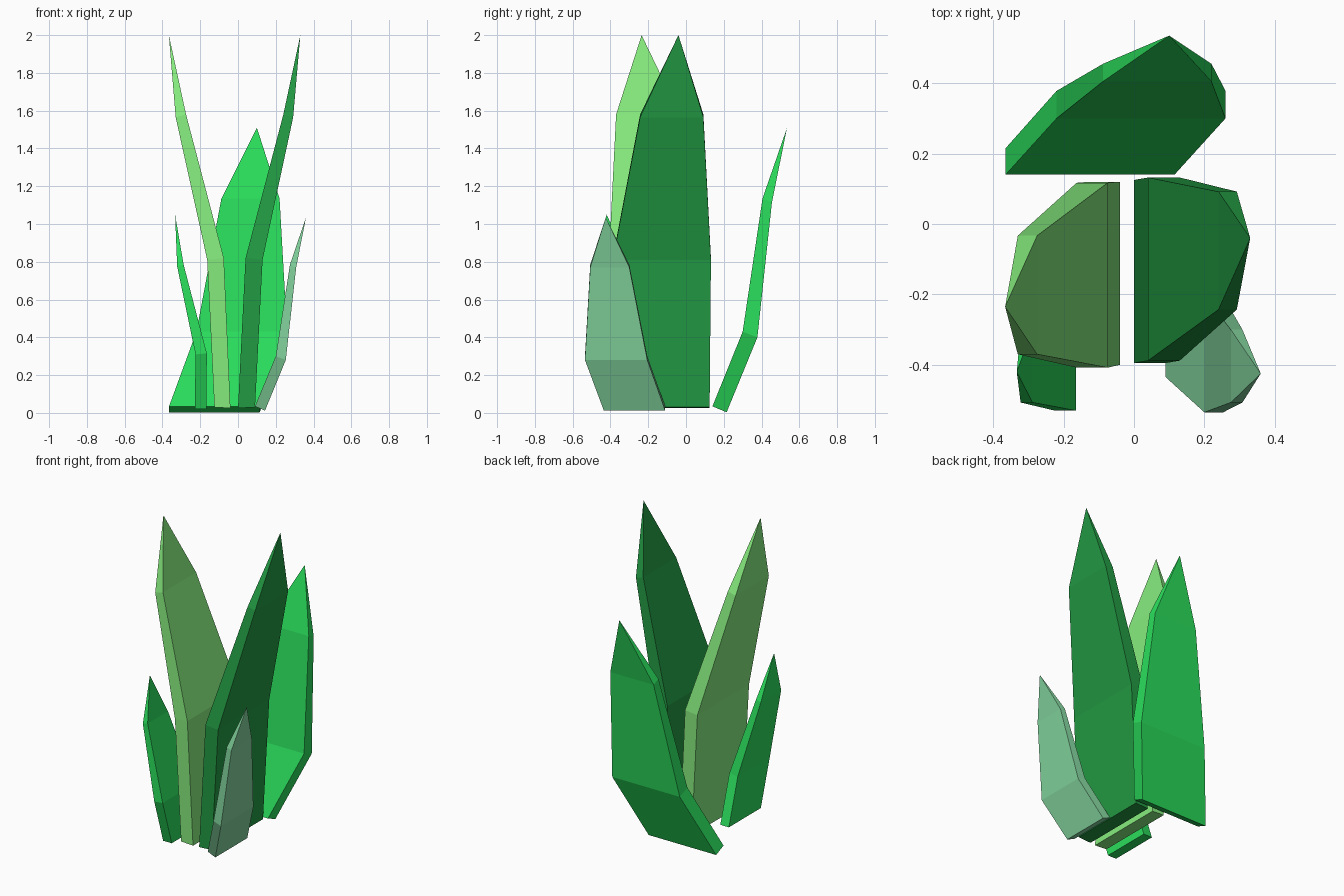
import bpy, bmesh

if "Cube" in bpy.data.objects:
    bpy.data.objects.remove(bpy.data.objects["Cube"])


def material(name, rgb):
    m = bpy.data.materials.new(name)
    m.diffuse_color = (*rgb, 1)
    m.use_nodes = True
    m.node_tree.nodes["Principled BSDF"].inputs["Base Color"].default_value = m.diffuse_color
    return m


light = material("light_green", (0.24, 0.84, 0.21))
dark = material("dark_green", (0.016, 0.32, 0.055))
vivid = material("vivid_green", (0.023, 0.72, 0.105))
pale = material("pale_green", (0.22, 0.64, 0.33))


def leaf(name, stations, tip, mat, broad_along_x=False):
    """Thick blade: rectangular rings (u1, z1, u2, z2, w1, w2) closed by a point.
    u is the bending direction (thickness), w the broad direction."""
    def place(u, w, z):
        return (w, u, z) if broad_along_x else (u, w, z)

    bm = bmesh.new()
    rings = []
    for u1, z1, u2, z2, w1, w2 in stations:
        corners = ((u1, w1, z1), (u2, w1, z2), (u2, w2, z2), (u1, w2, z1))
        rings.append([bm.verts.new(place(*c)) for c in corners])
    bm.faces.new(rings[0])
    for low, high in zip(rings, rings[1:]):
        for i in range(4):
            j = (i + 1) % 4
            bm.faces.new((low[i], low[j], high[j], high[i]))
    point = bm.verts.new(tip)
    for i in range(4):
        bm.faces.new((rings[-1][i], rings[-1][(i + 1) % 4], point))
    bmesh.ops.recalc_face_normals(bm, faces=bm.faces)
    mesh = bpy.data.meshes.new(name)
    bm.to_mesh(mesh)
    bm.free()
    mesh.materials.append(mat)
    obj = bpy.data.objects.new(name, mesh)
    bpy.context.collection.objects.link(obj)


# Two tall central leaves
leaf("tall_leaf_left", [
    (-0.125, 0.03, -0.04, 0.025, -0.40, 0.12),
    (-0.163, 0.81, -0.075, 0.82, -0.408, 0.117),
    (-0.33, 1.565, -0.275, 1.58, -0.37, -0.033)],
    (-0.366, -0.235, 2.0), light)
leaf("tall_leaf_right", [
    (0.0, 0.025, 0.09, 0.03, -0.395, 0.125),
    (0.04, 0.82, 0.13, 0.81, -0.388, 0.132),
    (0.24, 1.58, 0.292, 1.565, -0.243, 0.092)],
    (0.33, -0.04, 2.0), dark)

# Broad leaf leaning backwards
leaf("back_leaf", [
    (0.14, 0.035, 0.215, 0.003, -0.365, 0.115),
    (0.30, 0.43, 0.378, 0.40, -0.22, 0.26),
    (0.405, 1.135, 0.455, 1.115, -0.088, 0.22)],
    (0.10, 0.535, 1.51), vivid, broad_along_x=True)

# Two short front leaves
leaf("short_leaf_left", [
    (-0.228, 0.02, -0.167, 0.02, -0.435, -0.11),
    (-0.225, 0.31, -0.165, 0.315, -0.53, -0.205),
    (-0.322, 0.775, -0.288, 0.785, -0.507, -0.30)],
    (-0.333, -0.42, 1.05), vivid)
leaf("short_leaf_right", [
    (0.09, 0.035, 0.143, 0.012, -0.435, -0.11),
    (0.20, 0.30, 0.253, 0.28, -0.535, -0.205),
    (0.275, 0.785, 0.308, 0.77, -0.507, -0.30)],
    (0.36, -0.425, 1.035), pale)
